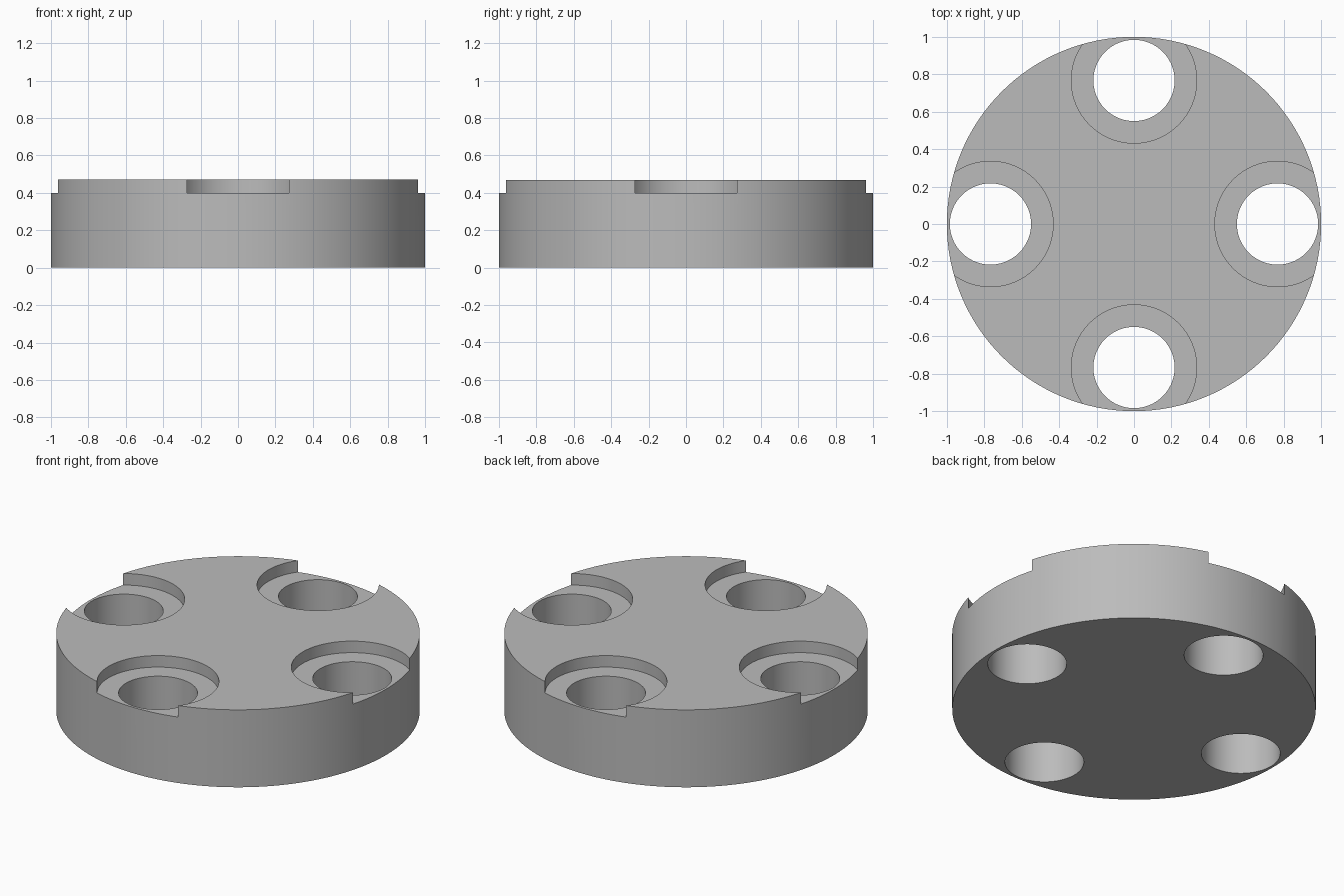
import bpy
from math import cos, sin, pi, radians

if "Cube" in bpy.data.objects:
    bpy.data.objects.remove(bpy.data.objects["Cube"], do_unlink=True)

HEIGHT, SEAT_Z = 0.47, 0.40
BOLT_CIRCLE, HOLE_R, BORE_R = 0.767, 0.217, 0.335

grey = bpy.data.materials.new("plain grey")
grey.use_nodes = True
COLOUR = (0.5, 0.5, 0.5, 1)
grey.diffuse_color = COLOUR
grey.node_tree.nodes["Principled BSDF"].inputs["Base Color"].default_value = COLOUR


def cylinder(name, radius, z0, z1, x=0, y=0, sides=96):
    bpy.ops.mesh.primitive_cylinder_add(
        vertices=sides, radius=radius, depth=z1 - z0, location=(x, y, (z0 + z1) / 2))
    obj = bpy.context.object
    obj.name = name
    return obj


def cut(target, cutter):
    mod = target.modifiers.new("cut", "BOOLEAN")
    mod.operation = "DIFFERENCE"
    mod.solver = "EXACT"
    mod.object = cutter
    bpy.context.view_layer.objects.active = target
    bpy.ops.object.modifier_apply(modifier=mod.name)
    bpy.data.objects.remove(cutter, do_unlink=True)


# Round body
disc = cylinder("disc_body", 1, 0, HEIGHT, sides=128)
disc.data.materials.append(grey)

# Four through holes, each with a counterbore that breaks out of the rim
for i in range(4):
    x, y = BOLT_CIRCLE * cos(i * pi / 2), BOLT_CIRCLE * sin(i * pi / 2)
    cut(disc, cylinder("hole_cutter", HOLE_R, -0.2, HEIGHT + 0.2, x, y))
    cut(disc, cylinder("counterbore_cutter", BORE_R, SEAT_Z, HEIGHT + 0.2, x, y))

# Smooth round walls, sharp rims
bpy.ops.object.select_all(action="DESELECT")
disc.select_set(True)
bpy.context.view_layer.objects.active = disc
bpy.ops.object.shade_smooth_by_angle(angle=radians(30))
